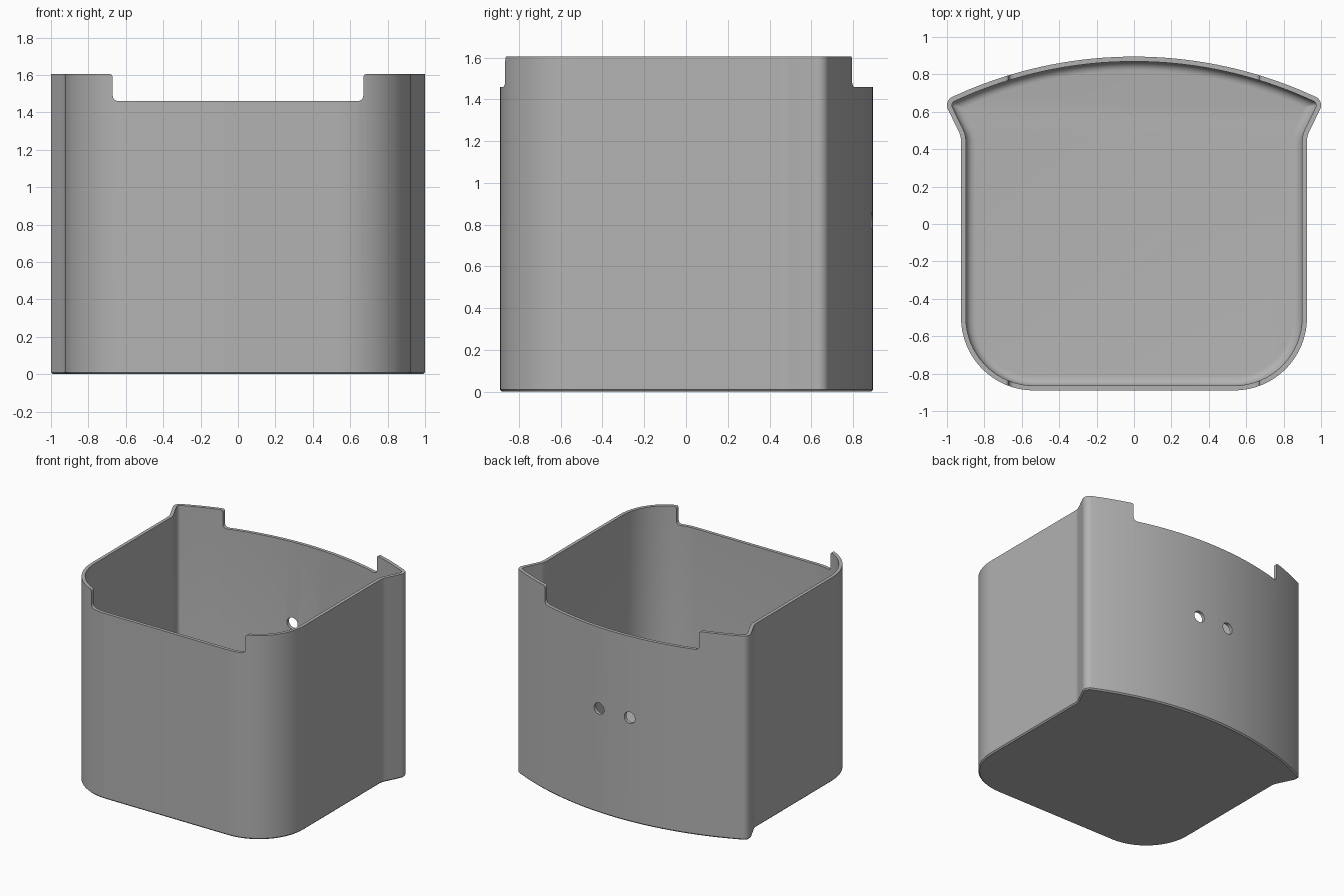
import bpy
import bmesh
import math
from mathutils import Matrix, Vector

cube = bpy.data.objects.get("Cube")
if cube:
    bpy.data.objects.remove(cube)

HEIGHT, WALL, FLOOR, COVE = 1.605, 0.026, 0.03, 0.05
BACK_Y, BACK_R = 0.895, 2.3

grey = bpy.data.materials.new("plain grey")
grey.use_nodes = True
colour = (0.45, 0.45, 0.45, 1)
grey.diffuse_color = colour
grey.node_tree.nodes["Principled BSDF"].inputs["Base Color"].default_value = colour


def round_corners(corners, inset=0.0):
    """Offset a counter-clockwise outline inward and fillet its corners."""
    pts = [Vector(c[:2]) for c in corners]
    n, moved, turns = len(pts), [], []
    for i, p in enumerate(pts):
        a = (p - pts[i - 1]).normalized()
        b = (pts[(i + 1) % n] - p).normalized()
        na, nb = Vector((-a.y, a.x)), Vector((-b.y, b.x))
        moved.append(p + (na + nb) * inset / (1 + na.dot(nb)))
        turns.append(math.atan2(a.x * b.y - a.y * b.x, a.dot(b)))
    out = []
    for i, p in enumerate(moved):
        r, turn = corners[i][2], turns[i]
        if r == 0:
            out.append(p)
            continue
        side = math.copysign(1, turn)
        r = max(r - side * inset, 0.008)
        a = (p - moved[i - 1]).normalized()
        start = p - a * r * math.tan(abs(turn) / 2)
        centre = start + Vector((-a.y, a.x)) * side * r
        steps = max(6, int(r * 50))
        steps = 16 if corners[i][2] > 0.2 else 8
        for k in range(steps + 1):
            out.append(centre + Matrix.Rotation(turn * k / steps, 2) @ (start - centre))
    return out


def make_object(name, bm):
    bmesh.ops.recalc_face_normals(bm, faces=bm.faces)
    mesh = bpy.data.meshes.new(name)
    bm.to_mesh(mesh)
    bm.free()
    mesh.materials.append(grey)
    obj = bpy.data.objects.new(name, mesh)
    bpy.context.collection.objects.link(obj)
    return obj


def loft(name, rings):
    """Skin a stack of matching rings and cap both ends."""
    bm = bmesh.new()
    loops = [[bm.verts.new(p) for p in ring] for ring in rings]
    for low, high in zip(loops, loops[1:]):
        for i in range(len(low)):
            j = (i + 1) % len(low)
            bm.faces.new((low[i], low[j], high[j], high[i]))
    bm.faces.new(loops[0][::-1])
    bm.faces.new(loops[-1])
    return make_object(name, bm)


# Plan outline: rounded front, flared ears, bowed back
right_half = [(0.925, -0.89, 0.39), (0.925, 0.47, 0.12), (1.018, 0.66, 0.05)]
back = []
for k in range(33):
    x = 0.88 - 1.76 * k / 32
    back.append((x, BACK_Y - BACK_R + math.sqrt(BACK_R**2 - x * x), 0))
outline = right_half + back + [(-x, y, r) for x, y, r in reversed(right_half)]

# Hollow bin: chamfered foot, thin wall, coved inner floor
levels = [(0.01, 0), (0, 0.01), (0, HEIGHT), (WALL, HEIGHT)]
for k in range(7):
    t = math.pi / 2 * k / 6
    levels.append((WALL + COVE * (1 - math.cos(t)), FLOOR + COVE * (1 - math.sin(t))))
bin_shell = loft("bin_shell", [[(p.x, p.y, z) for p in round_corners(outline, inset)]
                               for inset, z in levels])

# Cutter for the wide rim notches, front and back
top = HEIGHT + 0.001
half = [(0.67, 1.46, 0.03), (0.67, top, 0.02), (0.8, top, 0), (0.8, 1.8, 0)]
notch = round_corners(half + [(-x, z, r) for x, z, r in reversed(half)])
notch_cutter = loft("notch_cutter", [[(p.x, y, p.y) for p in notch] for y in (-1.2, 1.2)])

# Cutter for the pair of holes in the back wall
bm = bmesh.new()
for x in (-0.133, 0.133):
    place = Matrix.Translation((x, 0.9, 0.82)) @ Matrix.Rotation(math.pi / 2, 4, "X")
    bmesh.ops.create_cone(bm, cap_ends=True, segments=32, radius1=0.045,
                          radius2=0.045, depth=0.3, matrix=place)
hole_cutter = make_object("hole_cutter", bm)

bpy.context.view_layer.objects.active = bin_shell
bin_shell.select_set(True)
for cutter in (notch_cutter, hole_cutter):
    cutter.hide_render = True
    cut = bin_shell.modifiers.new("cut", "BOOLEAN")
    cut.operation, cut.solver, cut.object = "DIFFERENCE", "EXACT", cutter
    bpy.ops.object.modifier_apply(modifier=cut.name)
    bpy.data.objects.remove(cutter)

bpy.ops.object.shade_smooth_by_angle(angle=math.radians(30))
